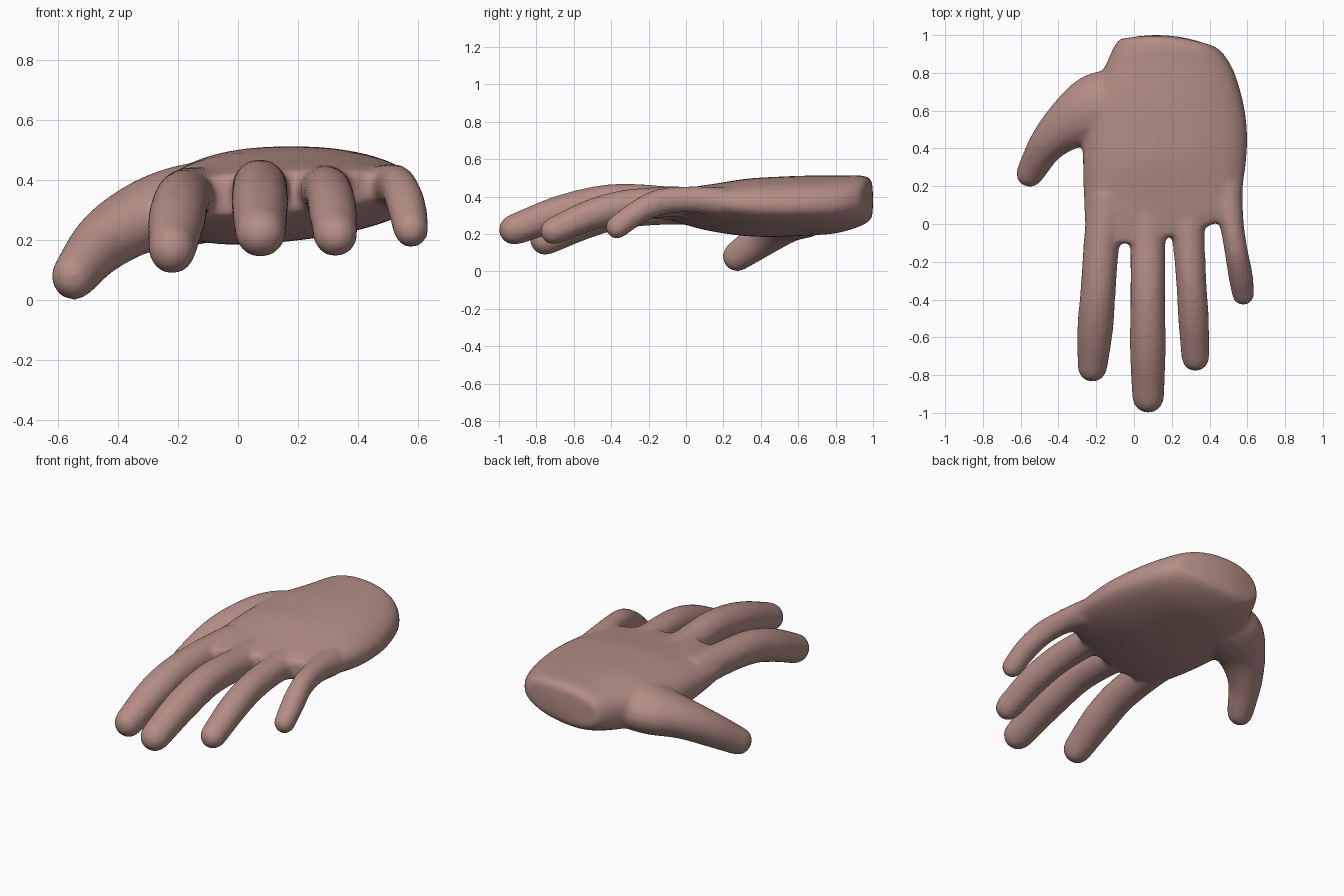
import bpy, bmesh, math
from mathutils import Vector

if "Cube" in bpy.data.objects:
    bpy.data.objects.remove(bpy.data.objects["Cube"])

skin = bpy.data.materials.new("skin")
skin.diffuse_color = (0.46, 0.27, 0.24, 1)
skin.use_nodes = True
skin.node_tree.nodes["Principled BSDF"].inputs["Base Color"].default_value = skin.diffuse_color
SWELL = 0.006  # makes up for the shrinkage of the final softening


def loft(name, rings):
    """Skin a list of equal-length rings and cap both ends."""
    bm = bmesh.new()
    rows = [[bm.verts.new(p) for p in ring] for ring in rings]
    n = len(rows[0])
    for a, b in zip(rows, rows[1:]):
        for i in range(n):
            bm.faces.new((a[i], a[(i + 1) % n], b[(i + 1) % n], b[i]))
    # caps as strips across the ring, so curved ends stay clean
    for r in (rows[0], rows[-1]):
        for i in range(n // 2):
            quad = list(dict.fromkeys((r[i], r[i + 1], r[(n - i - 1) % n], r[(n - i) % n])))
            if len(quad) > 2:
                bm.faces.new(quad)
    bmesh.ops.recalc_face_normals(bm, faces=bm.faces[:])
    mesh = bpy.data.meshes.new(name)
    bm.to_mesh(mesh)
    bm.free()
    ob = bpy.data.objects.new(name, mesh)
    bpy.context.collection.objects.link(ob)
    mesh.materials.append(skin)
    return ob


def smooth_path(keys, steps=6):
    """Catmull-Rom interpolation of equal-length tuples."""
    k = [Vector(p) for p in keys]
    k = [2 * k[0] - k[1]] + k + [2 * k[-1] - k[-2]]
    out = []
    for a, b, c, d in zip(k, k[1:], k[2:], k[3:]):
        for s in range(steps):
            t = s / steps
            out.append(0.5 * (2 * b + (c - a) * t + (2 * a - 5 * b + 4 * c - d) * t * t
                              + (3 * b - a - 3 * c + d) * t ** 3))
    return out + [k[-2]]


def digit(name, keys, sides=16):
    """Tapered round-tipped tube; keys are (x, y, z, half width, half height)."""
    path = smooth_path([(x, y, z, w + SWELL, h + SWELL) for x, y, z, w, h in keys])
    end, prev = path[-1], path[-2]
    fwd = (end - prev).to_3d().normalized()
    # rounded fingertip
    for a in (25, 45, 62, 76, 86):
        c, s = math.cos(math.radians(a)), math.sin(math.radians(a))
        p = end.to_3d() + fwd * end[3] * s
        path.append(Vector((*p, end[3] * c, end[4] * c)))
    rings = []
    for i, p in enumerate(path):
        lo, hi = path[max(i - 1, 0)], path[min(i + 1, len(path) - 1)]
        d = (hi.to_3d() - lo.to_3d()).normalized()
        side = d.cross(Vector((0, 0, 1))).normalized()
        up = side.cross(d)
        rings.append([p.to_3d() + side * p[3] * math.cos(t) + up * p[4] * math.sin(t)
                      for t in (2 * math.pi * j / sides for j in range(sides))])
    return loft(name, rings)


def palm(keys, sides=40):
    """keys: left x, left y, right x, right y, left z, right z, top z, bottom z, y bulge."""
    rings = []
    for lx, ly, rx, ry, lz, rz, top, bot, bulge in smooth_path(keys, 4):
        ring = []
        mid = (lz + rz) / 2
        for j in range(sides):
            t = 2 * math.pi * j / sides
            c, s = math.cos(t), math.sin(t)
            u = 0.5 + 0.5 * math.copysign(abs(c) ** 0.85, c)
            # the heel below the thumb hangs lower than the outer edge
            h = (top - mid) * (1.05 - 0.1 * u) if s > 0 else (mid - bot) * (1.22 - 0.44 * u)
            z = lz + (rz - lz) * u + h * math.copysign(abs(s) ** 0.85, s)
            ring.append((lx + (rx - lx) * u,
                         ly + (ry - ly) * u + bulge * 4 * u * (1 - u), z))
        rings.append(ring)
    return loft("palm", rings)


# palm from the wrist stump to the knuckles
parts = [palm([
    (-0.03, 0.985, 0.38, 0.955, 0.37, 0.37, 0.42, 0.34, 0.028),
    (-0.09, 0.965, 0.45, 0.925, 0.36, 0.37, 0.505, 0.27, 0.028),
    (-0.16, 0.82, 0.525, 0.82, 0.345, 0.36, 0.512, 0.215, 0),
    (-0.24, 0.64, 0.58, 0.64, 0.33, 0.35, 0.512, 0.20, 0),
    (-0.27, 0.46, 0.60, 0.48, 0.32, 0.35, 0.505, 0.195, 0),
    (-0.27, 0.30, 0.595, 0.34, 0.325, 0.355, 0.495, 0.20, 0),
    (-0.265, 0.12, 0.575, 0.18, 0.335, 0.37, 0.468, 0.225, 0),
    (-0.26, 0.0, 0.57, 0.10, 0.345, 0.38, 0.45, 0.255, -0.02),
    (-0.24, -0.10, 0.54, 0.05, 0.35, 0.38, 0.43, 0.29, -0.05)])]

# four fingers and the thumb
DIGITS = {
    "index_finger": [(-0.14, 0.15, 0.34, .10, .10), (-0.17, -0.08, 0.345, .09, .09),
                     (-0.19, -0.35, 0.325, .088, .092), (-0.205, -0.55, 0.265, .09, .09),
                     (-0.22, -0.755, 0.17, .074, .08)],
    "middle_finger": [(0.07, 0.15, 0.35, .11, .10), (0.073, -0.08, 0.365, .09, .085),
                      (0.073, -0.38, 0.375, .087, .088), (0.073, -0.65, 0.32, .09, .088),
                      (0.075, -0.915, 0.225, .08, .078)],
    "ring_finger": [(0.28, 0.15, 0.36, .10, .09), (0.288, -0.06, 0.37, .082, .075),
                    (0.303, -0.3, 0.355, .075, .08), (0.315, -0.5, 0.305, .076, .078),
                    (0.325, -0.705, 0.217, .069, .068)],
    "little_finger": [(0.49, 0.2, 0.37, .08, .075), (0.515, 0.02, 0.385, .06, .065),
                      (0.54, -0.14, 0.37, .056, .065), (0.562, -0.26, 0.315, .06, .06),
                      (0.578, -0.37, 0.235, .054, .057)],
    "thumb": [(-0.02, 0.65, 0.34, .18, .13), (-0.2, 0.605, 0.31, .185, .13),
              (-0.34, 0.53, 0.265, .135, .11), (-0.46, 0.42, 0.185, .093, .095),
              (-0.55, 0.27, 0.077, .068, .075)],
}
parts += [digit(name, keys) for name, keys in DIGITS.items()]

# fuse everything into one soft skin
bpy.ops.object.select_all(action='DESELECT')
for ob in parts:
    ob.select_set(True)
bpy.context.view_layer.objects.active = parts[0]
bpy.ops.object.join()
hand = bpy.context.object
hand.name = "hand"
remesh = hand.modifiers.new("fuse", 'REMESH')
remesh.mode = 'VOXEL'
remesh.voxel_size = 0.014
remesh.use_smooth_shade = True
relax = hand.modifiers.new("soften", 'SMOOTH')
relax.factor = 0.5
relax.iterations = 10
